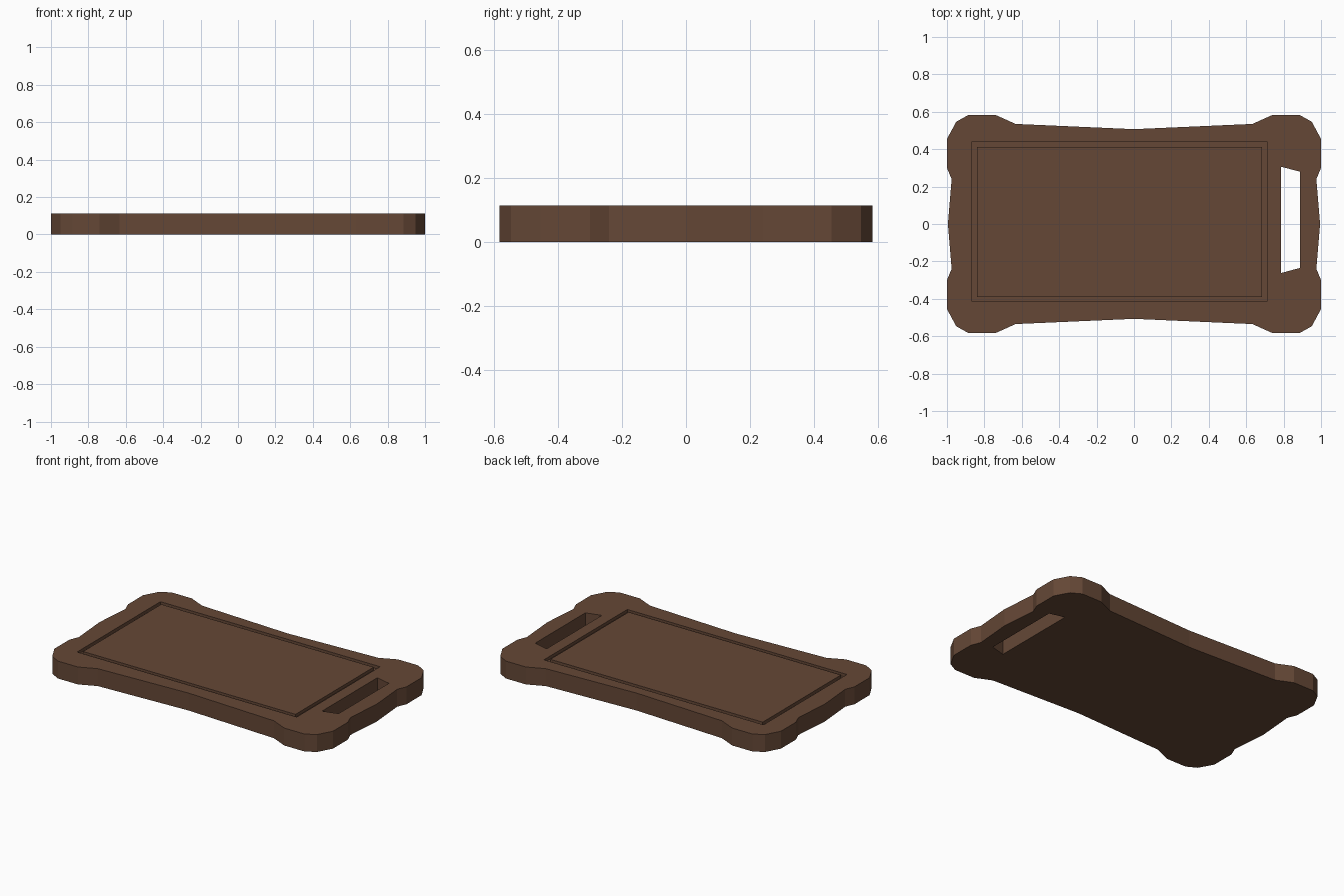
import bpy, bmesh

if "Cube" in bpy.data.objects:
    bpy.data.objects.remove(bpy.data.objects["Cube"])

H = 0.113        # board thickness
GROOVE = 0.02    # juice groove depth

wood = bpy.data.materials.new("dark brown wood")
wood.diffuse_color = (0.13, 0.064, 0.037, 1)
wood.use_nodes = True
wood.node_tree.nodes["Principled BSDF"].inputs["Base Color"].default_value = wood.diffuse_color


def prism(name, points, z0, z1, hidden=False):
    """Extrude a flat outline from z0 up to z1."""
    bm = bmesh.new()
    face = bm.faces.new([bm.verts.new((x, y, z0)) for x, y in points])
    ext = bmesh.ops.extrude_face_region(bm, geom=[face])
    top = [v for v in ext["geom"] if isinstance(v, bmesh.types.BMVert)]
    bmesh.ops.translate(bm, verts=top, vec=(0, 0, z1 - z0))
    bmesh.ops.recalc_face_normals(bm, faces=bm.faces)
    return finish(name, bm, hidden)


def frame(name, outer, inner, z0, z1, hidden=False):
    """Rectangular ring with a square section, from (x0, y0, x1, y1) bounds."""
    bm = bmesh.new()
    rings = []
    for (x0, y0, x1, y1), z in ((outer, z0), (outer, z1), (inner, z1), (inner, z0)):
        rings.append([bm.verts.new((x, y, z)) for x, y in
                      ((x0, y0), (x1, y0), (x1, y1), (x0, y1))])
    for k in range(4):
        a, b = rings[k], rings[(k + 1) % 4]
        for i in range(4):
            j = (i + 1) % 4
            bm.faces.new((a[i], a[j], b[j], b[i]))
    bmesh.ops.recalc_face_normals(bm, faces=bm.faces)
    return finish(name, bm, hidden)


def finish(name, bm, hidden):
    me = bpy.data.meshes.new(name)
    bm.to_mesh(me)
    bm.free()
    me.materials.append(wood)
    ob = bpy.data.objects.new(name, me)
    bpy.context.collection.objects.link(ob)
    ob.hide_render = hidden
    if hidden:
        ob.display_type = 'WIRE'
    return ob


# Board outline: one quarter mirrored into four
q = [(0.995, 0), (0.975, 0.24), (1, 0.30), (1, 0.455), (0.95, 0.547),
     (0.885, 0.583), (0.74, 0.583), (0.633, 0.535), (0, 0.507)]
half = q + [(-x, y) for x, y in q[-2::-1]]
outline = half + [(x, -y) for x, y in half[-2:0:-1]]
board = prism("cutting_board", outline, 0, H)

# Handle slot and juice groove cutters
slot = prism("handle_slot_cutter", [(0.787, -0.262), (0.887, -0.235),
             (0.887, 0.28), (0.787, 0.306)], -0.1, H + 0.1, True)
groove = frame("groove_cutter", (-0.865, -0.415, 0.712, 0.44),
               (-0.84, -0.389, 0.685, 0.413), H - GROOVE, H + 0.05, True)

for cutter in (slot, groove):
    mod = board.modifiers.new(cutter.name, 'BOOLEAN')
    mod.operation = 'DIFFERENCE'
    mod.solver = 'EXACT'
    mod.object = cutter
